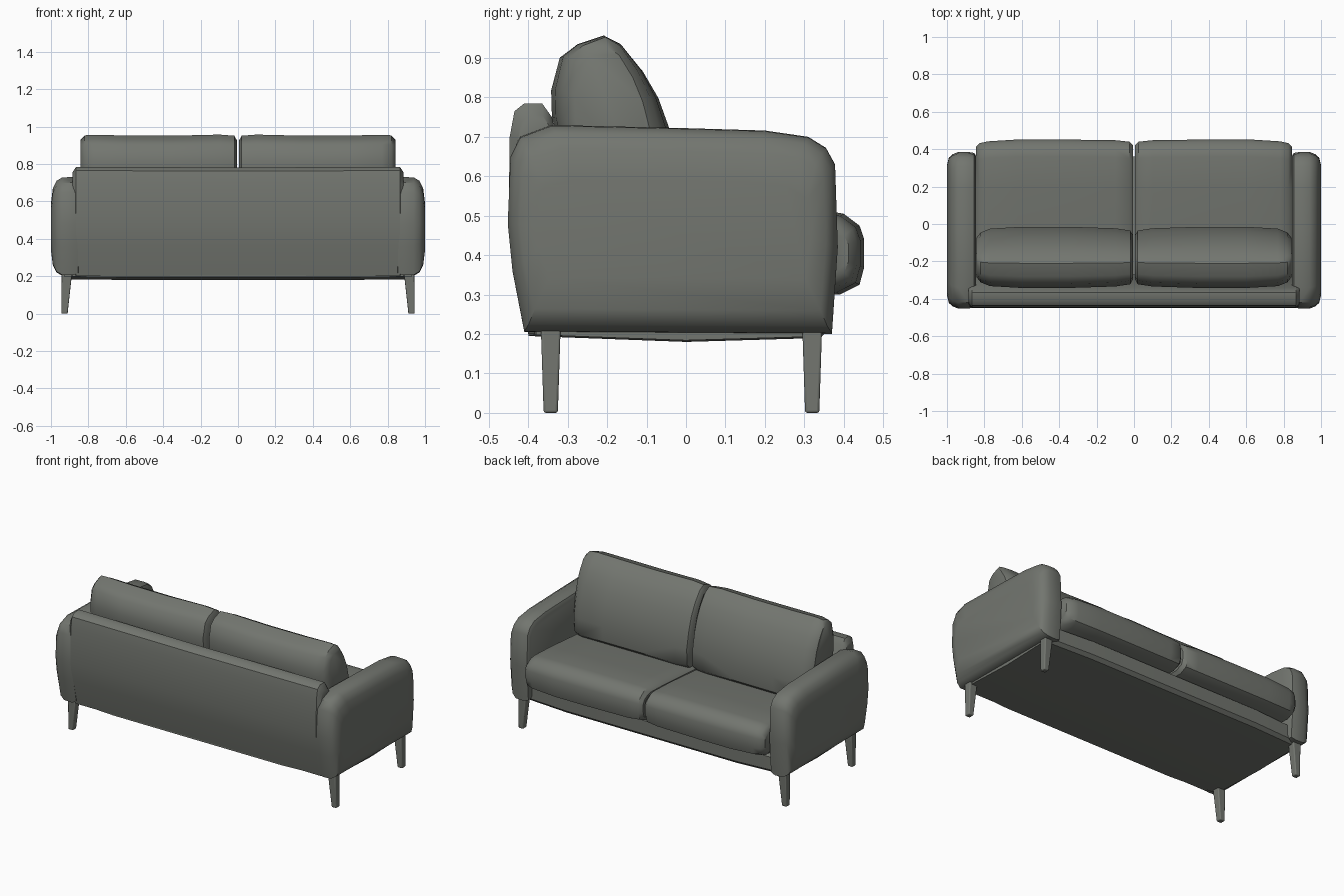
import bpy, bmesh
from mathutils import Vector

old = bpy.data.objects.get("Cube")
if old:
    bpy.data.objects.remove(old, do_unlink=True)

fabric = bpy.data.materials.new("grey fabric")
fabric.use_nodes = True
colour = (0.17, 0.18, 0.16, 1)
fabric.diffuse_color = colour
fabric.node_tree.nodes["Principled BSDF"].inputs["Base Color"].default_value = colour


def finish(name, bm, bevel=0.0, angle=40):
    """Turn a bmesh into a smooth upholstered object."""
    bmesh.ops.recalc_face_normals(bm, faces=bm.faces)
    mesh = bpy.data.meshes.new(name)
    bm.to_mesh(mesh)
    bm.free()
    mesh.materials.append(fabric)
    obj = bpy.data.objects.new(name, mesh)
    bpy.context.collection.objects.link(obj)
    if bevel:
        mod = obj.modifiers.new("soft edges", 'BEVEL')
        mod.width, mod.segments = bevel, 3
    bpy.ops.object.select_all(action='DESELECT')
    obj.select_set(True)
    bpy.context.view_layer.objects.active = obj
    bpy.ops.object.shade_smooth_by_angle(angle=angle * 3.14159 / 180)
    return obj


def loft(name, profile, sections, side=1, **kw):
    """Sweep a (y, z) profile along x; each section is x, y inset, z inset."""
    bm = bmesh.new()
    ys, zs = zip(*profile)
    cy, cz = (min(ys) + max(ys)) / 2, (min(zs) + max(zs)) / 2
    hy, hz = max(ys) - cy, max(zs) - cz
    rings = []
    for x, iy, iz in sections:
        rings.append([bm.verts.new((side * x, cy + (y - cy) * (1 - iy / hy),
                                    cz + (z - cz) * (1 - iz / hz)))
                      for y, z in profile])
    n = len(profile)
    for a, b in zip(rings, rings[1:]):
        for i in range(n):
            j = (i + 1) % n
            bm.faces.new((a[i], a[j], b[j], b[i]))
    bm.faces.new(rings[0])
    bm.faces.new(rings[-1])
    return finish(name, bm, **kw)


arm = [(-.41, .205), (-.44, .36), (-.452, .48), (-.445, .65), (-.42, .70),
       (-.34, .73), (0, .722), (.2, .716), (.31, .70), (.355, .672),
       (.378, .63), (.385, .42), (.37, .2)]
arm_sections = [(.845, .02, .03), (.855, .005, .01), (.885, 0, 0), (.94, 0, .002),
                (.97, .012, .02), (.99, .03, .06), (1.0, .07, .14)]

back = [(-.40, .2), (-.435, .36), (-.45, .48), (-.447, .7), (-.435, .765),
        (-.41, .785), (-.365, .785), (-.34, .75), (-.27, .45), (-.27, .2)]
back_sections = [(-.885, .02, .03), (-.865, 0, 0), (0, 0, .004),
                 (.865, 0, 0), (.885, .02, .03)]

seat = [(-.2, .3), (-.2, .47), (.0, .488), (.2, .505), (.36, .512), (.4, .505),
        (.44, .475), (.452, .44), (.452, .37), (.44, .325), (.39, .3)]
seat_sections = [(.006, .03, .03), (.025, .012, .01), (.1, .004, .003), (.4, 0, 0),
                 (.62, 0, 0), (.78, .01, .006), (.825, .02, .015), (.845, .04, .04)]

cushion = [(-.27, .47), (-.34, .75), (-.342, .82), (-.32, .905), (-.28, .935),
           (-.21, .957), (-.165, .935), (-.11, .87), (-.07, .8), (-.04, .715),
           (-.015, .6), (-.02, .5), (-.05, .47)]
cushion_sections = [(.006, .045, .03), (.02, .02, .006), (.1, .008, 0), (.35, 0, .006),
                    (.6, 0, .005), (.77, .01, .001), (.82, .03, .004), (.843, .06, .03)]

# Back panel and base between the arms
loft("back_panel", back, back_sections)
base = [(-.40, .195), (-.40, .3), (.335, .31), (.36, .295), (.36, .21), (.34, .19), (0, .18)]
loft("base", base, [(-.93, .02, .004), (-.6, 0, 0), (.6, 0, 0), (.93, .02, .004)])

# Mirrored arms, cushions and tapered legs
for side, label in ((1, "left"), (-1, "right")):
    loft(label + "_arm", arm, arm_sections, side)
    loft(label + "_seat_cushion", seat, seat_sections, side)
    loft(label + "_back_cushion", cushion, cushion_sections, side)
    for y, place in ((.32, "front"), (-.343, "back")):
        bm = bmesh.new()
        bmesh.ops.create_cube(bm, size=1)
        for v in bm.verts:
            top = v.co.z > 0
            width, depth = (.055, .05) if top else (.034, .036)
            v.co = Vector((side * ((.915 if top else .928) + v.co.x * width),
                           y + v.co.y * depth, .215 if top else 0))
        finish(f"{label}_{place}_leg", bm, bevel=.006)
